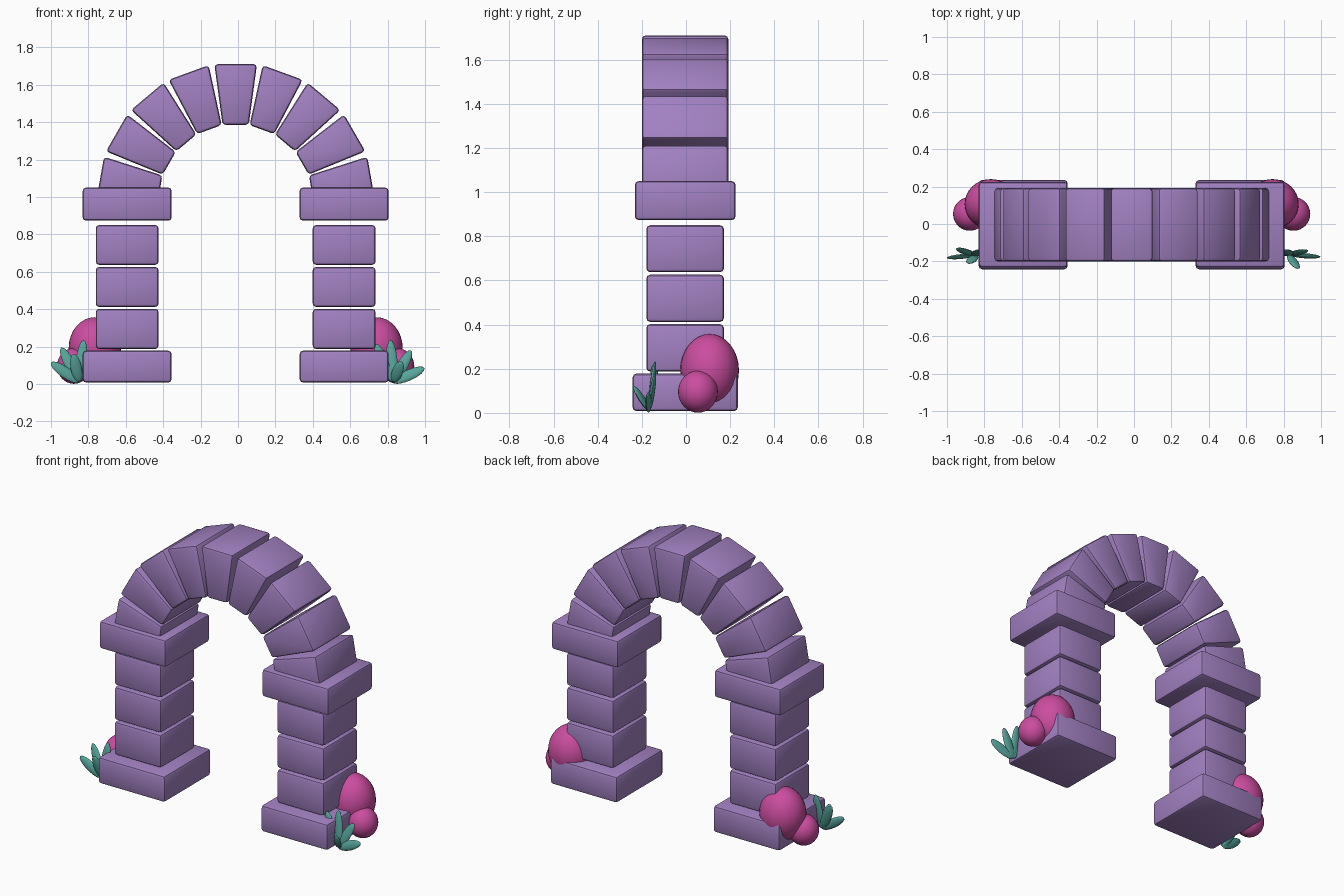
import bpy, bmesh, math
from mathutils import Vector, Matrix

if "Cube" in bpy.data.objects:
    bpy.data.objects.remove(bpy.data.objects["Cube"])

CX = -0.0125          # symmetry plane of the arch


def material(name, rgb):
    m = bpy.data.materials.new(name)
    m.diffuse_color = (*[(c / 255) ** 2.2 for c in rgb], 1)
    m.use_nodes = True
    m.node_tree.nodes["Principled BSDF"].inputs["Base Color"].default_value = m.diffuse_color
    return m


STONE = material("purple stone", (160, 128, 192))
PINK = material("pink bush", (202, 78, 158))
TEAL = material("teal leaf", (88, 164, 154))


def finish(name, bm, mat, smooth_angle):
    bmesh.ops.recalc_face_normals(bm, faces=bm.faces)
    me = bpy.data.meshes.new(name)
    bm.to_mesh(me)
    bm.free()
    ob = bpy.data.objects.new(name, me)
    bpy.context.collection.objects.link(ob)
    me.materials.append(mat)
    bpy.ops.object.select_all(action='DESELECT')
    ob.select_set(True)
    bpy.context.view_layer.objects.active = ob
    bpy.ops.object.shade_smooth_by_angle(angle=math.radians(smooth_angle))
    return ob


def stone(name, profile, y0, y1, bevel=0.018):
    """Bevelled block: an xz outline pushed from y0 to y1."""
    bm = bmesh.new()
    face = bm.faces.new([bm.verts.new((x, y0, z)) for x, z in profile])
    ext = bmesh.ops.extrude_face_region(bm, geom=[face])
    moved = [v for v in ext["geom"] if isinstance(v, bmesh.types.BMVert)]
    bmesh.ops.translate(bm, verts=moved, vec=(0, y1 - y0, 0))
    bmesh.ops.recalc_face_normals(bm, faces=bm.faces)
    bmesh.ops.bevel(bm, geom=bm.edges[:], offset=bevel, segments=2,
                    profile=0.5, affect='EDGES')
    return finish(name, bm, STONE, 40)


def ellipsoid(name, centre, radii, mat, rot=Matrix(), seg=32, rings=16):
    bm = bmesh.new()
    m = Matrix.Translation(centre) @ rot @ Matrix.Diagonal((*radii, 1))
    bmesh.ops.create_uvsphere(bm, u_segments=seg, v_segments=rings,
                              radius=1, matrix=m)
    return finish(name, bm, mat, 60)


def leaf(name, base, tip, facing):
    """Flattened pointed blade from base to tip, thin along facing."""
    base, tip = Vector(base), Vector(tip)
    axis = (tip - base).normalized()
    side = axis.cross(Vector(facing)).normalized()
    thin = side.cross(axis)
    rot = Matrix((side, thin, axis)).transposed().to_4x4()
    half = (tip - base).length / 2
    return ellipsoid(name, (base + tip) / 2, (0.03, 0.012, half), TEAL, rot, 12, 8)


# Pillars: base, three shaft blocks, capital
for side, s in (("left", -1), ("right", 1)):
    mid = CX + s * 0.58
    for part, hw, y0, y1, z0, z1 in (
            ("base", 0.238, -0.242, 0.235, 0.008, 0.178),
            ("lower_block", 0.168, -0.18, 0.172, 0.187, 0.402),
            ("middle_block", 0.168, -0.18, 0.172, 0.412, 0.626),
            ("upper_block", 0.168, -0.18, 0.172, 0.637, 0.85),
            ("capital", 0.238, -0.232, 0.225, 0.873, 1.05)):
        stone(f"{side}_{part}", [(mid - hw, z0), (mid + hw, z0),
                                 (mid + hw, z1), (mid - hw, z1)], y0, y1)

    # Bushes behind each base
    ellipsoid(f"{side}_large_bush", (CX + s * 0.753, 0.107, 0.192),
              (0.14, 0.133, 0.165), PINK)
    ellipsoid(f"{side}_small_bush", (CX + s * 0.865, 0.054, 0.096),
              (0.09, 0.09, 0.095), PINK)

# Arch: nine tapered stones, 20 degrees apart
for i in range(-4, 5):
    a = math.radians(20 * i)
    out, tan = Vector((math.sin(a), math.cos(a))), Vector((math.cos(a), -math.sin(a)))
    c = Vector((CX, 0.975))
    pts = [c + out * r + tan * w for r, w in
           ((0.41, -0.07), (0.41, 0.07), (0.735, 0.114), (0.735, -0.114))]
    stone(f"arch_stone_{i + 5}", [tuple(p) for p in pts], -0.2, 0.192)

# Leaf tufts beside the bases
tufts = {
    "left": ((-0.85, -0.168, 0.01),
             [(-1.0, -0.18, 0.115), (-0.945, -0.13, 0.195),
              (-0.825, -0.14, 0.235), (-0.88, -0.21, 0.16)]),
    "right": ((0.83, -0.165, 0.01),
              [(0.997, -0.175, 0.085), (0.925, -0.14, 0.18),
               (0.815, -0.14, 0.235), (0.735, -0.15, 0.215),
               (0.875, -0.238, 0.12)]),
}
for side, (base, tips) in tufts.items():
    for n, tip in enumerate(tips, 1):
        leaf(f"{side}_leaf_{n}", base, tip, (0, -1, 0.3))
